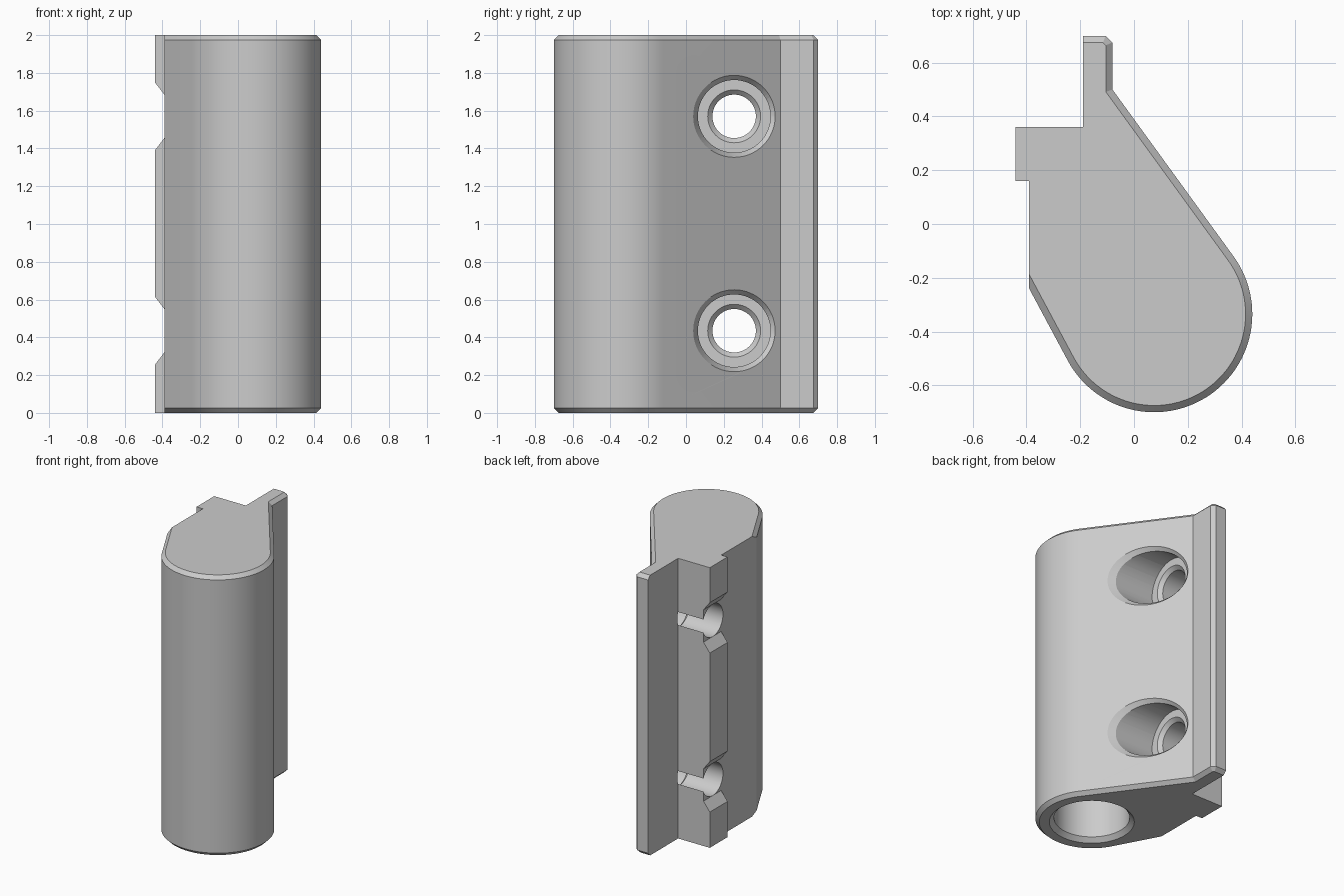
import bpy, bmesh, math
from mathutils import Vector

if "Cube" in bpy.data.objects:
    bpy.data.objects.remove(bpy.data.objects["Cube"], do_unlink=True)

HEIGHT, BEVEL = 2.0, 0.025
CENTRE, RADIUS = Vector((0.075, -0.335)), 0.365
HOLE_Y, HOLE_Z = 0.255, (0.435, 1.57)
SLANT_END = Vector((-0.08, 0.5))

grey = bpy.data.materials.new("plain_grey")
grey.use_nodes = True
grey.diffuse_color = (0.6, 0.6, 0.6, 1)
grey.node_tree.nodes["Principled BSDF"].inputs["Base Color"].default_value = (0.6, 0.6, 0.6, 1)


def loft(name, rings):
    """Closed solid through rings that have equal point counts."""
    bm = bmesh.new()
    loops = [[bm.verts.new(p) for p in ring] for ring in rings]
    n = len(loops[0])
    for a, b in zip(loops, loops[1:]):
        for i in range(n):
            j = (i + 1) % n
            bm.faces.new((a[i], a[j], b[j], b[i]))
    bm.faces.new(loops[0][::-1])
    bm.faces.new(loops[-1])
    bmesh.ops.recalc_face_normals(bm, faces=bm.faces)
    mesh = bpy.data.meshes.new(name)
    bm.to_mesh(mesh)
    bm.free()
    obj = bpy.data.objects.new(name, mesh)
    obj.data.materials.append(grey)
    bpy.context.collection.objects.link(obj)
    return obj


def circle(r, n=64):
    return [(r * math.cos(2 * math.pi * i / n), r * math.sin(2 * math.pi * i / n)) for i in range(n)]


def cut(target, cutter):
    cutter.hide_render = True
    mod = target.modifiers.new("cut", "BOOLEAN")
    mod.operation, mod.solver, mod.object = "DIFFERENCE", "EXACT", cutter
    bpy.context.view_layer.objects.active = target
    bpy.ops.object.modifier_apply(modifier=mod.name)
    bpy.data.objects.remove(cutter, do_unlink=True)


def tangent_angle(p, side):
    d = p - CENTRE
    return math.atan2(d.y, d.x) + side * math.acos(RADIUS / d.length)


def inset(points, widths):
    """Move each edge inward by its own width and re-intersect neighbours."""
    result = []
    for i, p in enumerate(points):
        u = (p - points[i - 1]).normalized()
        v = (points[(i + 1) % len(points)] - p).normalized()
        nu, nv = Vector((-u.y, u.x)), Vector((-v.y, v.x))
        a, b = widths[i - 1], widths[i]
        det = nu.x * nv.y - nu.y * nv.x
        if abs(det) < 1e-4:
            result.append(p + nv * b)
        else:
            result.append(p + Vector((a * nv.y - b * nu.y, b * nu.x - a * nv.x)) / det)
    return result


# Outline, counter-clockwise: round nose, slanted side, fin, rib, flat side
flat_end = Vector((-0.39, -0.24))
start = tangent_angle(flat_end, 1) - 2 * math.pi
end = tangent_angle(SLANT_END, -1)
STEPS = 56
outline = []
for i in range(STEPS + 1):
    t = start + (end - start) * i / STEPS
    outline.append(CENTRE + RADIUS * Vector((math.cos(t), math.sin(t))))
fin = [SLANT_END, Vector((-0.08, 0.675)), Vector((-0.105, 0.7))]
plain = [Vector(p) for p in ((-0.19, 0.7), (-0.19, 0.36), (-0.44, 0.36), (-0.44, 0.16), (-0.39, 0.16))]
outline += fin + plain + [flat_end]
widths = [BEVEL] * (STEPS + 1 + len(fin)) + [0] * len(plain) + [BEVEL]
inner = inset(outline, widths)

body = loft("clamp_body", [
    [(p.x, p.y, z) for p in ring]
    for ring, z in ((inner, 0), (outline, BEVEL), (outline, HEIGHT - BEVEL), (inner, HEIGHT))])

# Blind socket in the underside with a countersunk rim
socket = ((-0.1, 0.375), (0.03, 0.245), (1.5, 0.245))
cut(body, loft("socket_cutter", [
    [(CENTRE.x + a, CENTRE.y + b, z) for a, b in circle(r)] for z, r in socket]))

# Stepped screw holes, their slanted rims, and the notches in the rib
tangent = outline[STEPS]
slope = (SLANT_END.x - tangent.x) / (SLANT_END.y - tangent.y)
face_x = SLANT_END.x + slope * (HOLE_Y - SLANT_END.y)
bore = ((-0.6, 0.115), (-0.125, 0.115), (-0.1, 0.14), (-0.1, 0.192), (0.6, 0.192))
rim = ((-0.033, 0.19), (0, 0.217), (0.05, 0.258))
for z in HOLE_Z:
    cut(body, loft("bore_cutter", [
        [(x, HOLE_Y + a, z + b) for a, b in circle(r)] for x, r in bore]))
    cut(body, loft("rim_cutter", [
        [(face_x + x + slope * a, HOLE_Y + a, z + b) for a, b in circle(r)] for x, r in rim]))
    cut(body, loft("notch_cutter", [
        [(-0.39, y, z - 0.115), (-0.39, y, z + 0.115), (-0.54, y, z + 0.31), (-0.54, y, z - 0.31)]
        for y in (0.1, 0.45)]))

# Smooth the round surfaces, keep the machined edges crisp
bpy.ops.object.select_all(action="DESELECT")
body.select_set(True)
bpy.context.view_layer.objects.active = body
bpy.ops.object.shade_smooth_by_angle(angle=math.radians(20))
